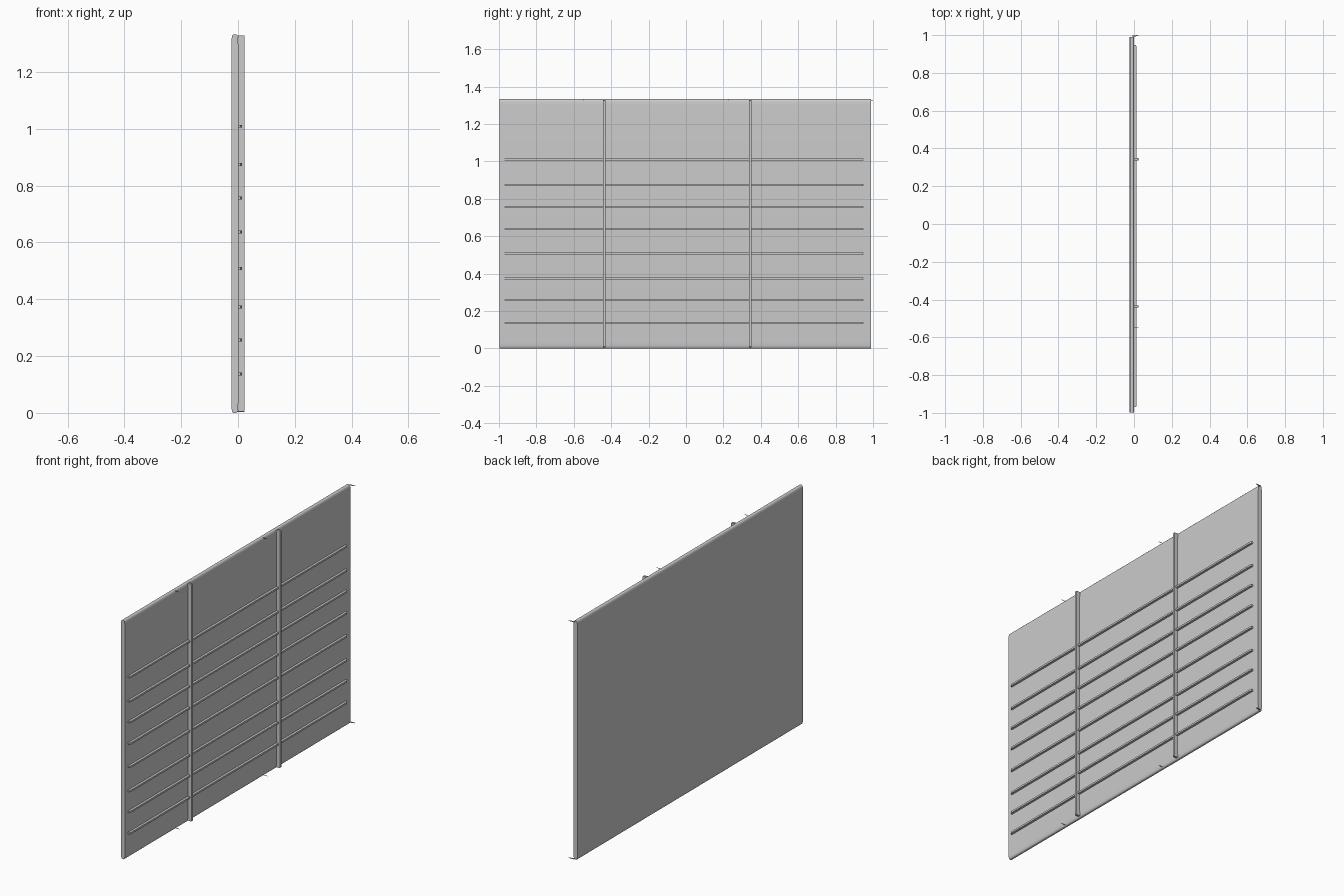
import bpy, bmesh
from mathutils import Vector

if "Cube" in bpy.data.objects:
    bpy.data.objects.remove(bpy.data.objects["Cube"])

H = 1.332          # panel height
BACK = -0.0235     # rear face of the panel
FACE = 0.001       # ribbed face of the panel
FRONT = 0.0235     # outermost face of the vertical bars


def finish(bm, name, smooth=None):
    bmesh.ops.recalc_face_normals(bm, faces=bm.faces)
    mesh = bpy.data.meshes.new(name)
    bm.to_mesh(mesh)
    bm.free()
    obj = bpy.data.objects.new(name, mesh)
    bpy.context.collection.objects.link(obj)
    if smooth:
        bpy.ops.object.select_all(action='DESELECT')
        obj.select_set(True)
        bpy.context.view_layer.objects.active = obj
        bpy.ops.object.shade_smooth_by_angle(angle=smooth)
    return obj


def extrude(name, profile, direction, smooth=None):
    bm = bmesh.new()
    face = bm.faces.new([bm.verts.new(p) for p in profile])
    res = bmesh.ops.extrude_face_region(bm, geom=[face])
    verts = [g for g in res["geom"] if isinstance(g, bmesh.types.BMVert)]
    bmesh.ops.translate(bm, vec=Vector(direction), verts=verts)
    return finish(bm, name, smooth)


# Panel: side profile with softened top and bottom edges
half = [(BACK, 0.035), (BACK + 0.001, 0.015), (BACK + 0.003, 0.004), (BACK + 0.007, 0.0),
        (FACE - 0.007, 0.0), (FACE - 0.003, 0.004), (FACE - 0.001, 0.015), (FACE, 0.035)]
profile = half + [(x, H - z) for x, z in reversed(half)]
extrude("panel", [(x, -0.998, z) for x, z in profile], (0, 1.988, 0), smooth=0.9)

# Horizontal ribs with tapered ends
for i, z in enumerate((0.137, 0.257, 0.373, 0.508, 0.637, 0.757, 0.874, 1.009)):
    y0, y1, top = -0.97, 0.948, 0.014
    outline = [(0, y0), (0.009, y0), (top, y0 + 0.008),
               (top, y1 - 0.008), (0.009, y1), (0, y1)]
    extrude(f"horizontal_rib_{i + 1}", [(x, y, z - 0.005) for x, y in outline], (0, 0, 0.010))

# Vertical bars with chamfered ends
for i, y in enumerate((-0.437, 0.343)):
    z0, z1 = 0.006, H - 0.004
    outline = [(0, z0), (FRONT - 0.003, z0), (FRONT, z0 + 0.004),
               (FRONT, z1 - 0.004), (FRONT - 0.003, z1), (0, z1)]
    extrude(f"vertical_bar_{i + 1}", [(x, y - 0.006, z) for x, z in outline], (0, 0.012, 0))

# Thin pins at the top and bottom edges
for i, y in enumerate((-0.55, 0.225, 0.999)):
    x0 = -0.008 if y > 0.9 else -0.004
    y0 = 0.988 if y > 0.9 else y - 0.001
    for side, z in (("bottom", 0.004), ("top", H - 0.006)):
        outline = [(x0, y0), (FRONT, y - 0.001), (FRONT, y + 0.001), (x0, y + 0.001)]
        extrude(f"{side}_pin_{i + 1}", [(x, yy, z) for x, yy in outline], (0, 0, 0.002))
